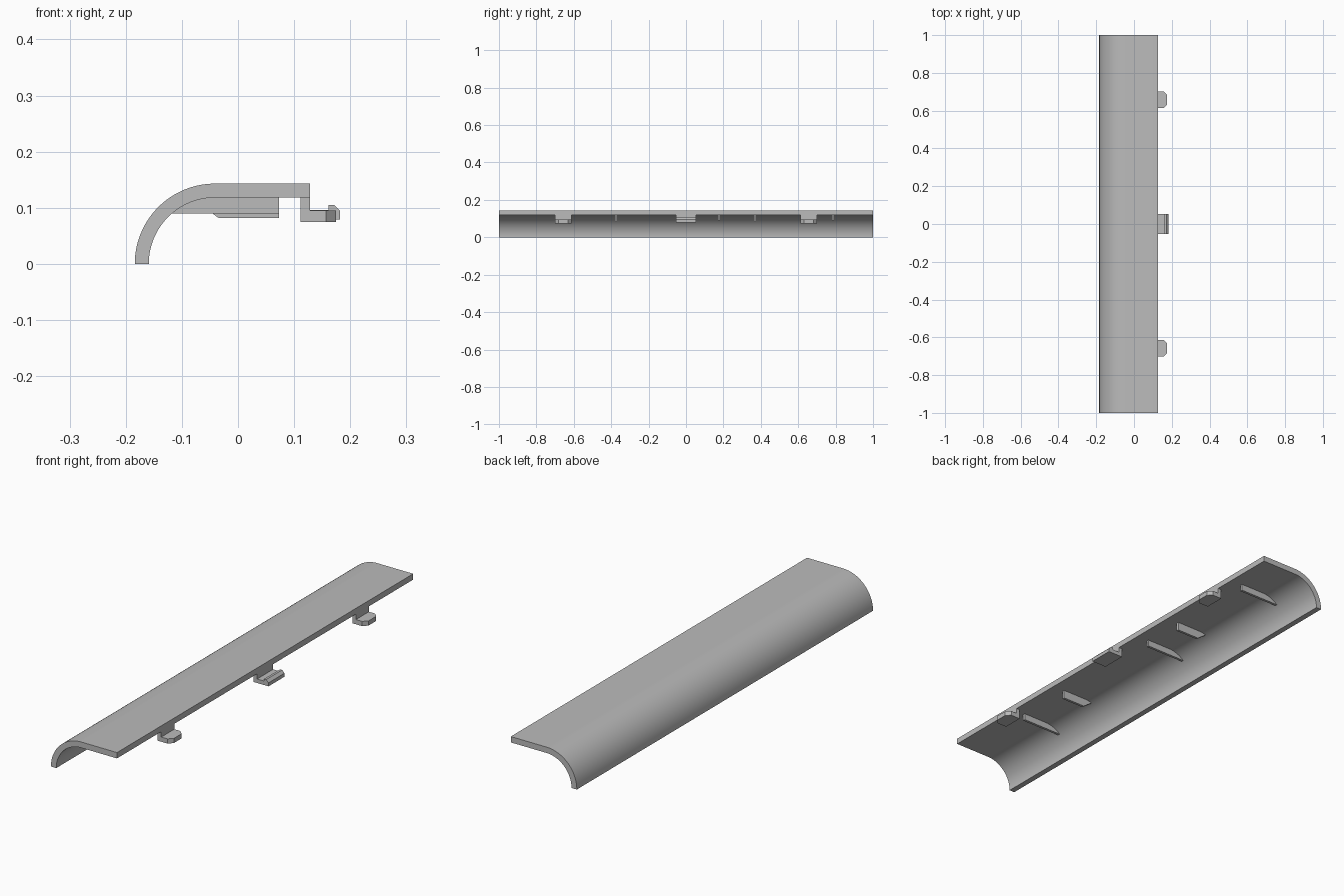
import bpy, bmesh, math

cube = bpy.data.objects.get("Cube")
if cube:
    bpy.data.objects.remove(cube, do_unlink=True)

GREY = bpy.data.materials.new("plain grey")
GREY.use_nodes = True
GREY.diffuse_color = (0.5, 0.5, 0.5, 1)
GREY.node_tree.nodes["Principled BSDF"].inputs["Base Color"].default_value = (0.5, 0.5, 0.5, 1)

OUTER, INNER, BEND_X = 0.143, 0.118, -0.041
EDGE_X = 0.128


def finish(name, bm):
    bmesh.ops.recalc_face_normals(bm, faces=bm.faces)
    mesh = bpy.data.meshes.new(name)
    bm.to_mesh(mesh)
    bm.free()
    mesh.materials.append(GREY)
    obj = bpy.data.objects.new(name, mesh)
    bpy.context.collection.objects.link(obj)
    return obj


def extrude(name, profile, y, width):
    """Extrude an (x, z) outline along y, centred on y."""
    bm = bmesh.new()
    face = bm.faces.new([bm.verts.new((x, y - width / 2, z)) for x, z in profile])
    side = bmesh.ops.extrude_face_region(bm, geom=[face])["geom"]
    bmesh.ops.translate(bm, vec=(0, width, 0),
                        verts=[v for v in side if isinstance(v, bmesh.types.BMVert)])
    return finish(name, bm)


def arc(radius, start, end, steps=32):
    angles = [start + (end - start) * i / steps for i in range(steps + 1)]
    return [(BEND_X - radius * math.cos(a), radius * math.sin(a)) for a in angles]


# Curved cover: quarter-round side running into a flat top
quarter = math.pi / 2
cover = extrude("cover", arc(OUTER, 0, quarter) + [(EDGE_X, OUTER), (EDGE_X, INNER)]
                + arc(INNER, quarter, 0), 0, 2.0)
bpy.context.view_layer.objects.active = cover
cover.select_set(True)
bpy.ops.object.shade_smooth_by_angle(angle=math.radians(30))

# Ribs under the cover, let slightly into its shell
RIB_X, ROOF = 0.073, INNER + 0.004
long_rib = [(RIB_X, ROOF), (RIB_X, 0.09), (-0.12, 0.09), (-0.105, 0.108), (-0.06, ROOF)]
short_rib = [(RIB_X, ROOF), (RIB_X, 0.082), (-0.035, 0.082), (-0.083, 0.117), (-0.06, ROOF)]
for i, y in enumerate((-0.63, 0.176, 0.786)):
    extrude(f"long_rib_{i + 1}", long_rib, y, 0.011)
for i, y in enumerate((-0.374, 0.37)):
    extrude(f"short_rib_{i + 1}", short_rib, y, 0.011)

# Side tabs: L-shaped with the tip corners cut off
BACK, TIP = 0.111, 0.175
tab = [(BACK, INNER), (BACK, 0.075), (TIP, 0.075), (TIP, 0.095), (EDGE_X, 0.095), (EDGE_X, INNER)]
for name, y in (("front_tab", -0.657), ("back_tab", 0.657)):
    obj = extrude(name, tab, y, 0.088)
    bm = bmesh.new()
    bm.from_mesh(obj.data)
    corners = [e for e in bm.edges if all(abs(v.co.x - TIP) < 1e-4 for v in e.verts)
               and abs(e.verts[0].co.z - e.verts[1].co.z) > 0.01]
    bmesh.ops.bevel(bm, geom=corners, offset=0.018, segments=1, affect='EDGES')
    bm.to_mesh(obj.data)
    bm.free()

# Centre clip with a raised catch at the tip
extrude("centre_clip", [(BACK, INNER), (BACK, 0.079), (0.182, 0.079), (0.182, 0.094),
                        (0.171, 0.105), (0.161, 0.105), (0.161, 0.096),
                        (EDGE_X, 0.096), (EDGE_X, INNER)], 0, 0.108)
